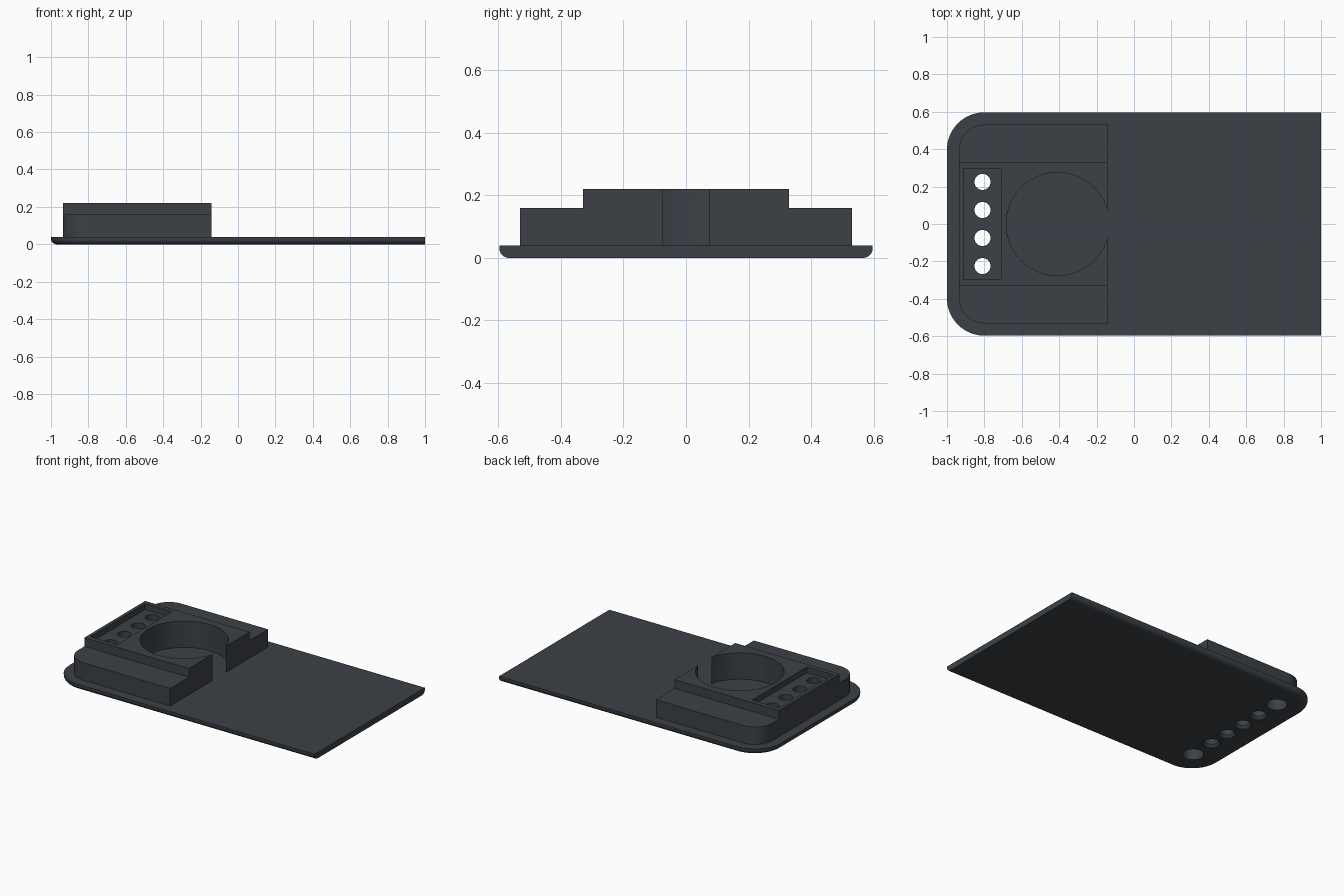
import bpy, bmesh, math

if "Cube" in bpy.data.objects:
    bpy.data.objects.remove(bpy.data.objects["Cube"])

mat = bpy.data.materials.new("dark slate plastic")
mat.diffuse_color = (0.045, 0.053, 0.062, 1)
mat.use_nodes = True
mat.node_tree.nodes["Principled BSDF"].inputs["Base Color"].default_value = mat.diffuse_color


def outline(x0, x1, half, r, n=16):
    """Plan outline with the two left-hand corners rounded."""
    pts = [(x1, -half), (x1, half)]
    for sign, start in ((1, 90), (-1, 180)):
        for i in range(n + 1):
            a = math.radians(start + 90 * i / n)
            pts.append((x0 + r + r * math.cos(a), sign * (half - r) + r * math.sin(a)))
    return pts


def circle(x, y, r, n=32):
    return [(x + r * math.cos(2 * math.pi * i / n), y + r * math.sin(2 * math.pi * i / n))
            for i in range(n)]


def rect(x0, x1, half):
    return [(x0, -half), (x1, -half), (x1, half), (x0, half)]


def loft(name, sections):
    """Closed solid through stacked (z, outline) sections."""
    bm = bmesh.new()
    rings = [[bm.verts.new((x, y, z)) for x, y in pts] for z, pts in sections]
    n = len(rings[0])
    for a, b in zip(rings, rings[1:]):
        for i in range(n):
            j = (i + 1) % n
            bm.faces.new((a[i], a[j], b[j], b[i]))
    bm.faces.new(rings[0][::-1])
    bm.faces.new(rings[-1])
    bmesh.ops.recalc_face_normals(bm, faces=bm.faces[:])
    me = bpy.data.meshes.new(name)
    bm.to_mesh(me)
    bm.free()
    me.materials.append(mat)
    ob = bpy.data.objects.new(name, me)
    bpy.context.collection.objects.link(ob)
    return ob


def boolean(ob, other, operation="DIFFERENCE"):
    """Apply a boolean and drop the helper."""
    mod = ob.modifiers.new("cut", "BOOLEAN")
    mod.operation, mod.solver, mod.object = operation, "EXACT", other
    bpy.context.view_layer.objects.active = ob
    bpy.ops.object.modifier_apply(modifier=mod.name)
    bpy.data.objects.remove(other)


# Base plate with a rounded lower edge on the front, left and back
R = 0.03
sections = []
for i in range(7):
    a = math.radians(90 * i / 6)
    d = R * (1 - math.sin(a))
    sections.append((R * (1 - math.cos(a)), outline(-1 + d, 1, 0.597 - d, 0.2 - d)))
sections.append((0.04, outline(-1, 1, 0.597, 0.2)))
body = loft("base_and_holder", sections)

# Stepped holder block
boolean(body, loft("lower_block", [(0.02, outline(-0.935, -0.143, 0.531, 0.133)),
                                   (0.16, outline(-0.935, -0.143, 0.531, 0.133))]), "UNION")
boolean(body, loft("upper_block", [(0.1, rect(-0.935, -0.143, 0.329)),
                                   (0.22, rect(-0.935, -0.143, 0.329))]), "UNION")

# Round pocket that breaks through the inner face, down to the plate
pocket = circle(-0.408, 0, 0.275, 96)
boolean(body, loft("pocket_cutter", [(0.04, pocket), (0.3, pocket)]))

# Shallow tray in the top
tray = rect(-0.912, -0.71, 0.297)
boolean(body, loft("tray_cutter", [(0.18, tray), (0.3, tray)]))

# Four through holes, countersunk from below
for y in (-0.225, -0.075, 0.075, 0.225):
    boolean(body, loft("hole_cutter", [(-0.01, circle(-0.81, y, 0.055)),
                                       (0.005, circle(-0.81, y, 0.055)),
                                       (0.02, circle(-0.81, y, 0.043)),
                                       (0.3, circle(-0.81, y, 0.043))]))

# Two larger blind holes in the underside
for y in (-0.4, 0.4):
    c = circle(-0.81, y, 0.065)
    boolean(body, loft("blind_hole_cutter", [(-0.01, c), (0.12, c)]))

# Smooth curves, sharp edges
bpy.ops.object.select_all(action="DESELECT")
body.select_set(True)
bpy.context.view_layer.objects.active = body
bpy.ops.object.shade_smooth_by_angle(angle=math.radians(30))
